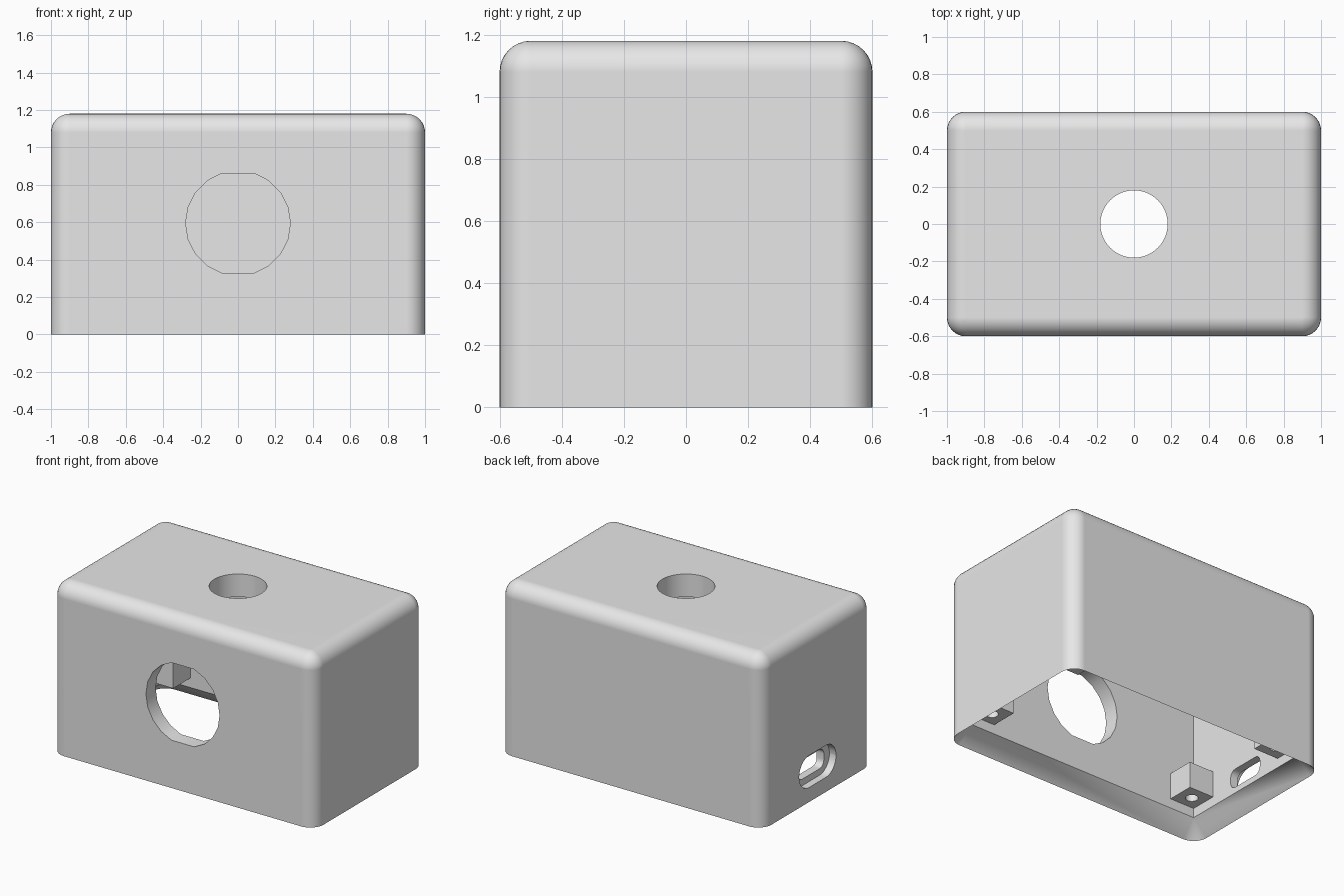
import bpy, bmesh, math
from mathutils import Matrix, Vector

if "Cube" in bpy.data.objects:
    bpy.data.objects.remove(bpy.data.objects["Cube"])

HX, HY, H, R = 1.0, 0.6, 1.18, 0.1      # outer half sizes, height, edge radius
WALL, ROOF, CHAMFER = 0.105, 0.157, 0.105
POST, POST_Z = 0.19, 0.17

grey = bpy.data.materials.new("plain_grey")
grey.use_nodes = True
grey.diffuse_color = (0.8, 0.8, 0.8, 1)
grey.node_tree.nodes["Principled BSDF"].inputs["Base Color"].default_value = (0.8, 0.8, 0.8, 1)


def ring(hx, hy, r, z, n=8):
    """Rounded rectangle; r = 0 gives sharp corners once doubles are merged."""
    pts = []
    for k, (sx, sy) in enumerate([(1, 1), (-1, 1), (-1, -1), (1, -1)]):
        for i in range(n + 1):
            a = math.pi / 2 * (k + i / n)
            pts.append(Vector((sx * (hx - r) + r * math.cos(a), sy * (hy - r) + r * math.sin(a), z)))
    return pts


def circle(r, z, n, skip=()):
    return [Vector((r * math.cos(math.tau * i / n), r * math.sin(math.tau * i / n), z))
            for i in range(n) if i not in skip]


def loft(name, rings, matrix=Matrix()):
    """Closed skin through rings of equal length, capped at both ends."""
    bm = bmesh.new()
    loops = [[bm.verts.new(matrix @ p) for p in pts] for pts in rings]
    for a, b in zip(loops, loops[1:]):
        for i in range(len(a)):
            j = (i + 1) % len(a)
            bm.faces.new((a[i], a[j], b[j], b[i]))
    bm.faces.new(loops[0][::-1])
    bm.faces.new(loops[-1])
    bmesh.ops.remove_doubles(bm, verts=bm.verts, dist=1e-5)
    bmesh.ops.recalc_face_normals(bm, faces=bm.faces)
    mesh = bpy.data.meshes.new(name)
    bm.to_mesh(mesh)
    bm.free()
    mesh.materials.append(grey)
    obj = bpy.data.objects.new(name, mesh)
    bpy.context.collection.objects.link(obj)
    return obj


def activate(obj):
    bpy.ops.object.select_all(action='DESELECT')
    obj.select_set(True)
    bpy.context.view_layer.objects.active = obj


def cut(obj, cutter):
    cutter.hide_render = True
    mod = obj.modifiers.new("cut", 'BOOLEAN')
    mod.operation, mod.solver, mod.object = 'DIFFERENCE', 'EXACT', cutter
    activate(obj)
    bpy.ops.object.modifier_apply(modifier=mod.name)
    bpy.data.objects.remove(cutter)


# Shell: rounded top and sides, then the flared bottom rim and the square cavity
rings = []
for i in range(9):
    a = math.pi / 2 * (1 - i / 8)
    inset = R * (1 - math.cos(a))
    rings.append(ring(HX - inset, HY - inset, R * math.cos(a), H - R + R * math.sin(a)))
rings.append(ring(HX, HY, R, 0))
for z in (CHAMFER, H - ROOF):
    rings.append(ring(HX - WALL, HY - WALL, 0, z))
shell = loft("enclosure_shell", rings)

# Round hole in the roof
cut(shell, loft("roof_hole_cutter", [circle(0.18, z, 48) for z in (0.9, 1.3)]))

# Front hole with flats above and below
to_front = Matrix.Translation((0, 0, 0.595)) @ Matrix.Rotation(math.pi / 2, 4, 'X')
cut(shell, loft("front_hole_cutter", [circle(0.28, z, 20, (5, 15)) for z in (0.4, 0.7)], to_front))

# Cable port in the side: outer recess and smaller opening
to_side = Matrix.Translation((0, 0, 0.21)) @ Matrix.Rotation(math.pi / 2, 4, 'Y')
cut(shell, loft("port_recess_cutter", [ring(0.11, 0.2, 0.109, z) for z in (-1.1, -0.95)], to_side))
cut(shell, loft("port_opening_cutter", [ring(0.065, 0.14, 0.045, z, 4) for z in (-1.1, -0.8)], to_side))

activate(shell)
bpy.ops.object.shade_smooth_by_angle(angle=math.radians(30))
weighted = shell.modifiers.new("flat_walls", 'WEIGHTED_NORMAL')
weighted.keep_sharp = True

# Screw posts in the four inner corners
for sx, side in ((1, "left"), (-1, "right")):
    for sy, end in ((1, "back"), (-1, "front")):
        half = POST / 2
        place = Matrix.Translation((sx * (HX - WALL - half + 0.004), sy * (HY - WALL - half + 0.004), POST_Z))
        post = loft(f"screw_post_{end}_{side}", [ring(half, half, 0, z) for z in (0, 0.18)], place)
        cut(post, loft("screw_hole_cutter", [circle(0.04, z, 24) for z in (-0.1, 0.14)], place))
        activate(post)
        bpy.ops.object.shade_smooth_by_angle(angle=math.radians(30))
